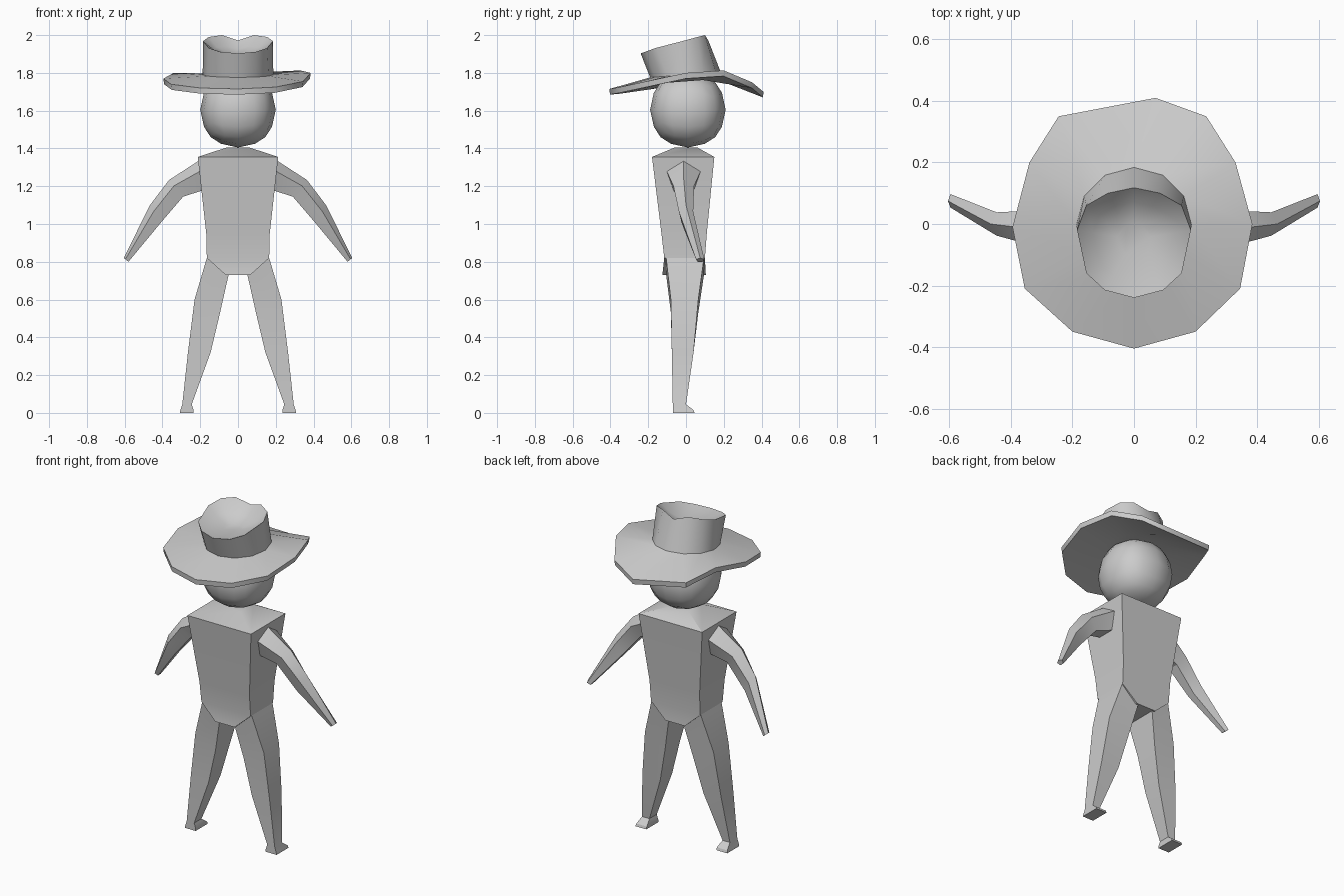
import bpy, bmesh
from math import sin, cos, pi, radians
from mathutils import Vector

if "Cube" in bpy.data.objects:
    bpy.data.objects.remove(bpy.data.objects["Cube"])


def finish(name, bm, angle=30):
    bmesh.ops.recalc_face_normals(bm, faces=bm.faces)
    mesh = bpy.data.meshes.new(name)
    bm.to_mesh(mesh)
    bm.free()
    ob = bpy.data.objects.new(name, mesh)
    bpy.context.collection.objects.link(ob)
    bpy.ops.object.select_all(action='DESELECT')
    ob.select_set(True)
    bpy.context.view_layer.objects.active = ob
    bpy.ops.object.shade_smooth_by_angle(angle=radians(angle))
    return ob


def loft(name, rings, angle=30):
    """Skin a stack of closed rings and cap both ends."""
    bm = bmesh.new()
    loops = [[bm.verts.new(p) for p in ring] for ring in rings]
    for a, b in zip(loops, loops[1:]):
        n = len(a)
        for i in range(n):
            j = (i + 1) % n
            bm.faces.new((a[i], a[j], b[j], b[i]))
    bm.faces.new(loops[0])
    bm.faces.new(loops[-1])
    return finish(name, bm, angle)


def rect(z, hx, y0, y1):
    return [(-hx, y0, z), (hx, y0, z), (hx, y1, z), (-hx, y1, z)]


# torso
loft("torso", [rect(0.73, 0.065, -0.125, 0.105),
               rect(0.82, 0.165, -0.115, 0.10),
               rect(0.95, 0.168, -0.13, 0.11),
               rect(1.355, 0.213, -0.18, 0.15),
               rect(1.405, 0.06, -0.06, 0.06)])

# head: rounded cube
bm = bmesh.new()
bmesh.ops.create_cube(bm, size=2)
bmesh.ops.subdivide_edges(bm, edges=bm.edges[:], cuts=3, use_grid_fill=True)
for v in bm.verts:
    v.co = v.co.normalized().lerp(v.co, 0.06) * 0.2 + Vector((0, 0.01, 1.605))
finish("head", bm, 60)

# legs: outer (x, z), inner (x, z), front y, back y
leg = [((.165, .82), (.05, .73), -.105, .095),
       ((.23, .60), (.095, .53), -.08, .065),
       ((.265, .32), (.145, .32), -.075, .04),
       ((.295, .045), (.245, .045), -.07, .0),
       ((.305, .015), (.235, .015), -.07, .04),
       ((.308, 0), (.235, 0), -.07, .045)]

# arms: top (x, z), bottom (x, z), mid y, half depth
arm = [((.20, 1.34), (.18, 1.18), -.012, .092),
       ((.365, 1.233), (.29, 1.145), -.012, .055),
       ((.466, 1.10), (.41, 1.005), .0, .038),
       ((.605, .82), (.58, .80), .075, .022)]

for side, s in (("left", -1), ("right", 1)):
    loft(side + "_leg", [[(s * o[0], y0, o[1]), (s * o[0], y1, o[1]),
                          (s * i[0], y1, i[1]), (s * i[0], y0, i[1])]
                         for o, i, y0, y1 in leg])
    rings = []
    for t, b, yc, h in arm:
        rings.append([(s * (b[0] + (t[0] - b[0]) * f), yc + h * d,
                       b[1] + (t[1] - b[1]) * f)
                      for f, d in ((1, 0), (.65, 1), (0, .6), (0, -.6), (.65, -1))])
    loft(side + "_arm", rings)

# hat: wavy 12-sided brim edge, counter-clockwise from the front
edge = [(0, -.405, 1.715), (.2, -.35, 1.725), (.345, -.21, 1.755),
        (.385, 0, 1.80), (.33, .2, 1.813), (.235, .35, 1.75),
        (.07, .41, 1.70), (-.245, .35, 1.74), (-.34, .2, 1.80),
        (-.395, -.01, 1.77), (-.355, -.21, 1.74), (-.2, -.35, 1.72)]
under = [(x * .99, y * .995, z - .03) for x, y, z in edge]
base = [(.187 * sin(k * pi / 6), -.003 - .187 * cos(k * pi / 6),
         1.79 - .014 * cos(k * pi / 6)) for k in range(12)]
inner = [(x, y, z - .035) for x, y, z in base]

# crown rim: half profile mirrored, then a dented top
half = [(0, -.24, 1.903), (.095, -.215, 1.912), (.155, -.16, 1.932),
        (.185, -.02, 1.968), (.155, .06, 1.99), (.085, .10, 2.0), (0, .118, 1.972)]
rim = half + [(-x, y, z) for x, y, z in half[5:0:-1]]
dent = [(x * .72, -.05 + (y + .05) * .72, z * .45 + 1.91 * .55 - .01) for x, y, z in rim]
floor = [(x * .3, -.05 + (y + .05) * .3, 1.895) for x, y, z in rim]
loft("hat", [inner, under, edge, base, rim, dent, floor], 40)
